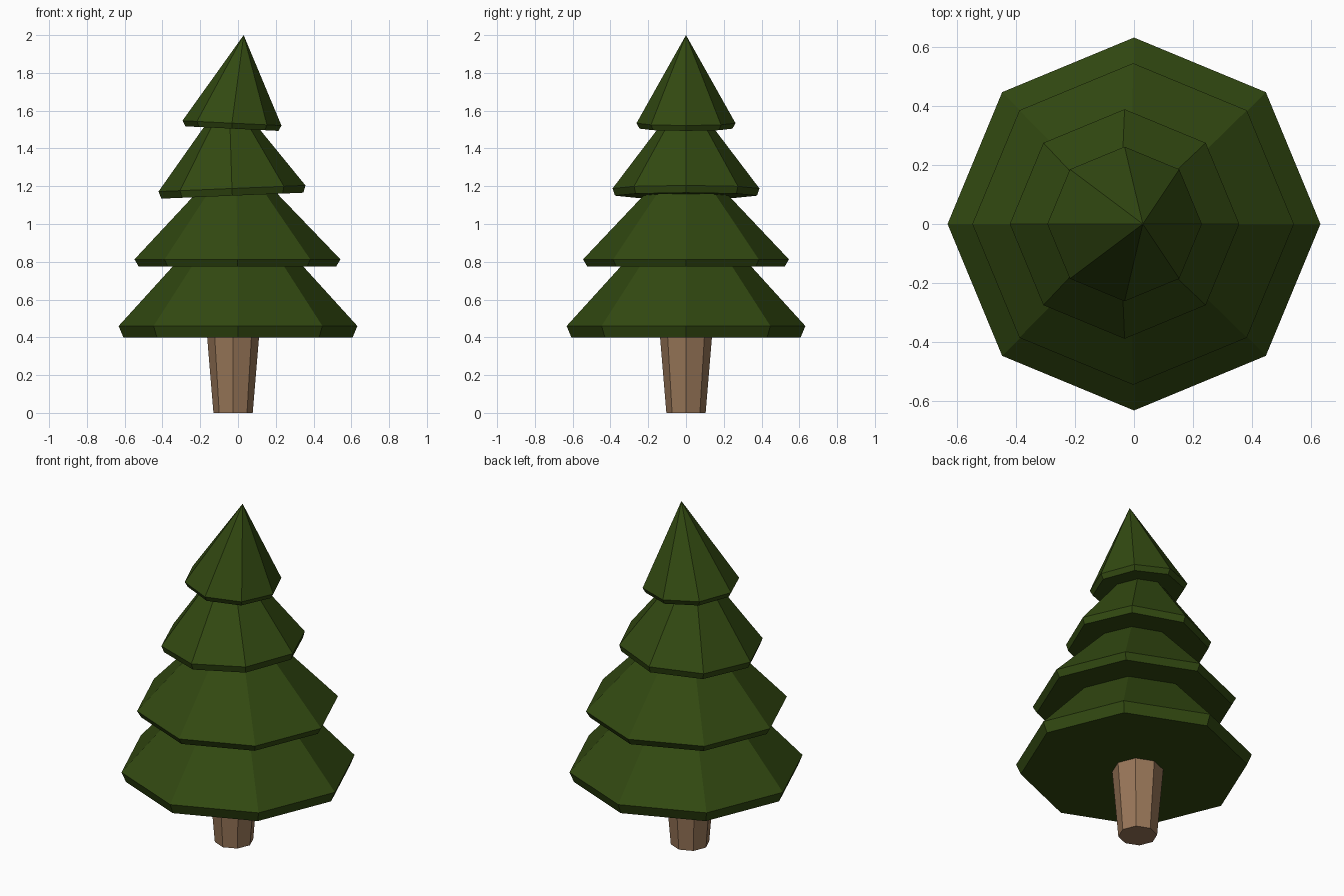
import bpy
import bmesh
from math import cos, sin, tan, pi, radians

SIDES = 8

default = bpy.data.objects.get("Cube")
if default:
    bpy.data.objects.remove(default, do_unlink=True)


def make_material(name, colour):
    mat = bpy.data.materials.new(name)
    mat.use_nodes = True
    mat.diffuse_color = colour
    mat.node_tree.nodes["Principled BSDF"].inputs["Base Color"].default_value = colour
    return mat


def loft(name, rings, mat, tilt=0.0, tip=None):
    """Skin octagon rings (centre x, z, radius), tilted sideways, ending in a cap or a tip."""
    bm = bmesh.new()
    slope = tan(radians(tilt))
    loops = []
    for cx, z, r in rings:
        loop = []
        for i in range(SIDES):
            a = 2 * pi * i / SIDES
            dx = r * cos(a)
            loop.append(bm.verts.new((cx + dx, r * sin(a), z + dx * slope)))
        loops.append(loop)
    bm.faces.new(loops[0][::-1])
    for low, high in zip(loops, loops[1:]):
        for i in range(SIDES):
            j = (i + 1) % SIDES
            bm.faces.new((low[i], low[j], high[j], high[i]))
    top = loops[-1]
    if tip:
        apex = bm.verts.new((tip[0], 0, tip[1]))
        for i in range(SIDES):
            bm.faces.new((top[i], top[(i + 1) % SIDES], apex))
    else:
        bm.faces.new(top)
    bmesh.ops.recalc_face_normals(bm, faces=bm.faces)
    mesh = bpy.data.meshes.new(name)
    bm.to_mesh(mesh)
    bm.free()
    mesh.materials.append(mat)
    obj = bpy.data.objects.new(name, mesh)
    bpy.context.collection.objects.link(obj)
    return obj


bark = make_material("bark brown", (0.314, 0.181, 0.098, 1))
needles = make_material("needle green", (0.032, 0.067, 0.0056, 1))

# Trunk, widening upward into the lowest tier
loft("trunk", [(-0.026, 0, 0.104), (-0.026, 0.41, 0.138)], bark)

# Foliage tiers: underside, flared rim, then the sloping skirt
loft("bottom_tier", [(0, 0.40, 0.607), (0, 0.46, 0.632), (0, 0.79, 0.332)], needles)
loft("lower_middle_tier",
     [(-0.003, 0.775, 0.523), (-0.003, 0.813, 0.545), (-0.008, 1.175, 0.202)], needles)
loft("upper_middle_tier",
     [(-0.03, 1.15, 0.376), (-0.032, 1.188, 0.389), (-0.043, 1.54, 0.122)],
     needles, tilt=2.4)
loft("top_tier", [(-0.032, 1.505, 0.246), (-0.032, 1.534, 0.262)],
     needles, tilt=-2.8, tip=(0.03, 2.0))
